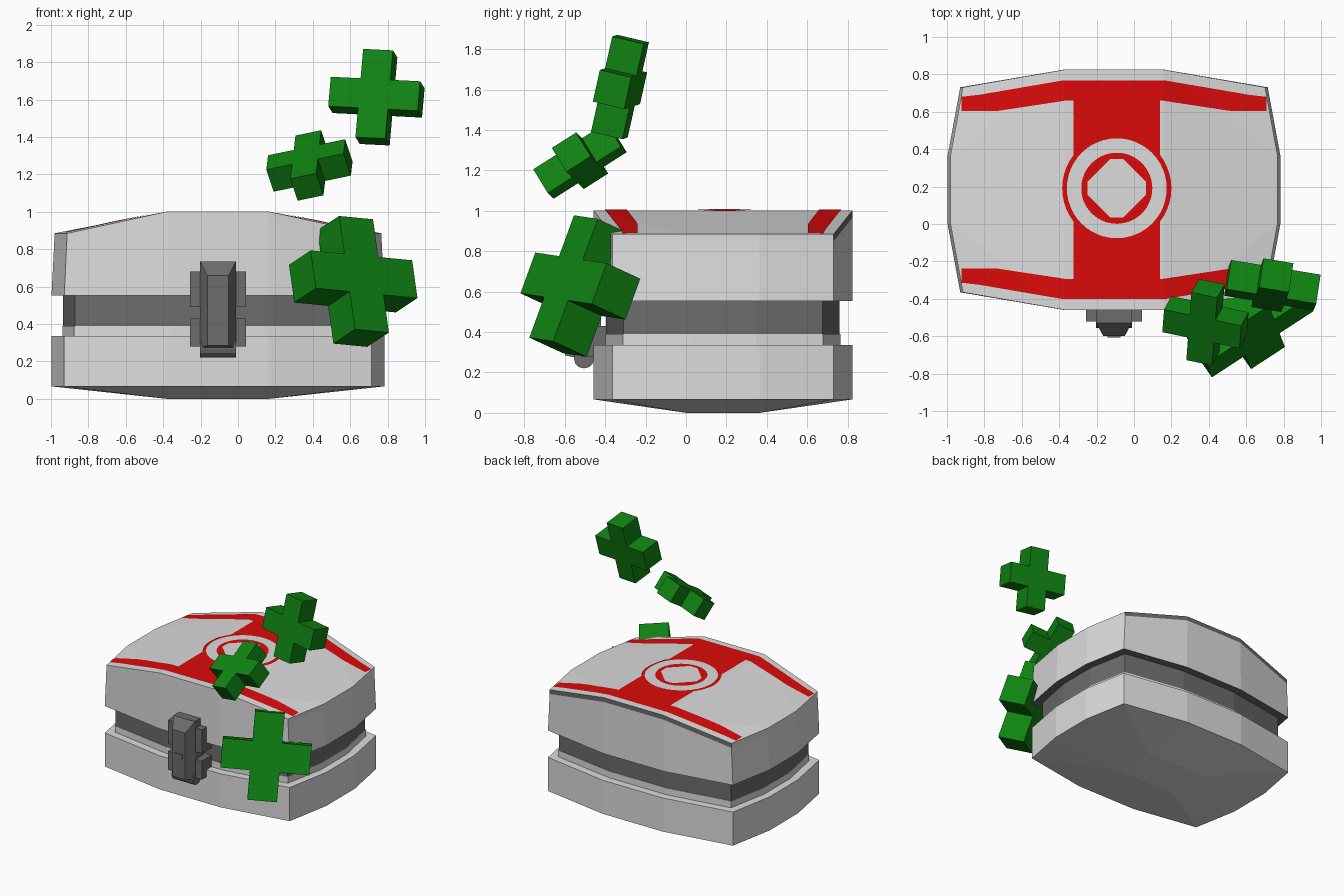
import bpy, bmesh, math
from mathutils import Vector, Matrix

if "Cube" in bpy.data.objects:
    bpy.data.objects.remove(bpy.data.objects["Cube"])


def mat(name, rgb):
    m = bpy.data.materials.new(name)
    m.diffuse_color = (*rgb, 1)
    m.use_nodes = True
    m.node_tree.nodes["Principled BSDF"].inputs["Base Color"].default_value = m.diffuse_color
    return m


LIGHT = mat("light_grey", (0.72, 0.72, 0.72))
DARK = mat("dark_grey", (0.15, 0.15, 0.15))
RED = mat("red", (0.72, 0.003, 0.003))
GREEN = mat("green", (0.005, 0.23, 0.006))

CX, CY = -0.107, 0.183      # centre of the case in plan
TOP, EAVE = 1.003, 0.885    # roof heights


def finish(bm, name, mats, recalc=True):
    if recalc:
        bmesh.ops.remove_doubles(bm, verts=bm.verts, dist=1e-5)
        bmesh.ops.recalc_face_normals(bm, faces=bm.faces)
    me = bpy.data.meshes.new(name)
    bm.to_mesh(me)
    bm.free()
    ob = bpy.data.objects.new(name, me)
    for m in mats:
        me.materials.append(m)
    bpy.context.collection.objects.link(ob)
    return ob


def loft(bm, rings, cap_start=True, cap_end=True):
    vs = [[bm.verts.new(p) for p in r] for r in rings]
    n = len(rings[0])
    for a, b in zip(vs, vs[1:]):
        for i in range(n):
            j = (i + 1) % n
            bm.faces.new((a[i], a[j], b[j], b[i]))
    if cap_start:
        bm.faces.new(vs[0][::-1])
    if cap_end:
        bm.faces.new(vs[-1])
    return vs


def box(bm, x0, x1, y0, y1, z0, z1):
    loft(bm, [[(x0, y0, z), (x1, y0, z), (x1, y1, z), (x0, y1, z)] for z in (z0, z1)])


# Twelve-sided plan of the case, mirrored from one quadrant
Q = [(0.89, 0.18), (0.822, 0.548), (0.27, 0.642)]
PLAN = (Q + [(-x, y) for x, y in Q[::-1]] + [(-x, -y) for x, y in Q]
        + [(x, -y) for x, y in Q[::-1]])


def ring(z, sx=1.0, sy=1.0):
    return [(CX + x * sx, CY + y * sy, z) for x, y in PLAN]


IN = (0.935, 0.905)

# Base tub with shallow hipped underside and raised inner rim
bm = bmesh.new()
foot = [(CX + max(-0.27, min(0.27, x)), CY + max(-0.18, min(0.18, y)), 0) for x, y in PLAN]
vs = loft(bm, [foot, ring(0.067), ring(0.337), ring(0.337, *IN), ring(0.39, *IN)], False, True)
bm.faces.new([vs[0][i] for i in (2, 3, 8, 9)])
finish(bm, "case_base", [LIGHT])

# Recessed dark band between base and lid
bm = bmesh.new()
loft(bm, [ring(0.385, 0.93, 0.9), ring(0.56, 0.93, 0.9)])
finish(bm, "recessed_band", [DARK])

# Lid with ridged roof
TOPX = 0.983


def lid_ring(drop):
    return [(CX + x * TOPX, CY + y, (TOP if abs(x) < 0.3 else EAVE) - drop) for x, y in PLAN]


bm = bmesh.new()
vs = loft(bm, [ring(0.553), lid_ring(0.035), lid_ring(0)], True, False)
t = vs[-1]
for idx in ((2, 3, 8, 9), (2, 9, 11, 0), (0, 1, 2), (9, 10, 11),
            (3, 5, 6, 8), (3, 4, 5), (6, 7, 8)):
    bm.faces.new([t[i] for i in idx])
bmesh.ops.recalc_face_normals(bm, faces=bm.faces)
bm.normal_update()
for f in bm.faces:
    c = f.calc_center_median()
    under = f.normal.z < -0.9
    back_trim = f.normal.y > 0.5 and c.z > 0.84
    f.material_index = 1 if under or back_trim else 0
finish(bm, "case_lid", [LIGHT, DARK])

# Roof height, used to drape the painted plates
A = Vector((0.27 * TOPX, 0.642, TOP))
B = Vector((0.822 * TOPX, 0.548, EAVE))
C = Vector((0.89 * TOPX, 0.18, EAVE))
N = (B - A).cross(C - A)


def roof(x, y):
    x, y = abs(x), abs(y)
    mid = TOP - (TOP - EAVE) * (x - A.x) / (C.x - A.x)
    corner = A.z - (N.x * (x - A.x) + N.y * (y - A.y)) / N.z
    return TOP if x <= A.x else min(mid, corner)


def plate(name, polys, lift, material):
    bm = bmesh.new()
    for pts in polys:
        bm.faces.new([bm.verts.new((x, y, 0)) for x, y in pts])
    bmesh.ops.triangulate(bm, faces=bm.faces)
    cuts = [(Vector((s * A.x, 0, 0)), Vector((1, 0, 0))) for s in (1, -1)]
    for sx in (1, -1):
        for sy in (1, -1):
            cuts.append((Vector((sx * A.x, sy * A.y, 0)),
                         Vector((sx * (A.y - C.y), sy * (C.x - A.x), 0)).normalized()))
    for co, no in cuts:
        bmesh.ops.bisect_plane(bm, geom=bm.verts[:] + bm.edges[:] + bm.faces[:],
                               plane_co=co, plane_no=no)
    bm.normal_update()
    for f in bm.faces:
        if f.normal.z < 0:
            f.normal_flip()
    for v in bm.verts:
        x, y = v.co.x, v.co.y
        v.co = (CX + x, CY + y, roof(x, y) + lift)
    finish(bm, name, [material], False)


GX, GY = 0.015, 0.008       # offset of the painted emblem


def disc(r, n=48):
    return [(GX + r * math.cos(2 * math.pi * i / n), GY + r * math.sin(2 * math.pi * i / n))
            for i in range(n)]


# Painted stripes, rings and plus sign
half = [(0.815, 0.422), (0.815, 0.497), (0.72, 0.508), (0.27, 0.585)]
inner = [(0.25, 0.478), (0.62, 0.422)]
outline = half + [(-x, y) for x, y in half[::-1]] + [(-x, y) for x, y in inner[::-1]] + inner
plate("edge_stripes", [outline, [(x, -y) for x, y in outline]], 0.003, RED)
plate("centre_stripe", [[(GX - 0.232, -0.585), (GX + 0.232, -0.585),
                         (GX + 0.232, 0.585), (GX - 0.232, 0.585)]], 0.0035, RED)
plate("outer_red_disc", [disc(0.292)], 0.0045, RED)
plate("light_ring", [disc(0.267)], 0.006, LIGHT)
plate("inner_red_disc", [disc(0.19)], 0.0075, RED)
a, b = 0.157, 0.035
plus = [(b, b), (b, a), (-b, a), (-b, b), (-a, b), (-a, -b),
        (-b, -b), (-b, -a), (b, -a), (b, -b), (a, -b), (a, b)]
plate("painted_plus", [[(GX + x, GY + y) for x, y in plus]], 0.009, LIGHT)


# Front latch: tapered body, side lugs, rounded hook and slot
def xz_ring(y, hx, z0, z1):
    return [(CX - hx, y, z0), (CX + hx, y, z0), (CX + hx, y, z1), (CX - hx, y, z1)]


bm = bmesh.new()
loft(bm, [xz_ring(-0.42, 0.095, 0.27, 0.735), xz_ring(-0.53, 0.095, 0.27, 0.735),
          xz_ring(-0.6, 0.057, 0.285, 0.66)])
finish(bm, "latch_body", [DARK])
bm = bmesh.new()
for z0, z1 in ((0.28, 0.43), (0.49, 0.68)):
    box(bm, CX - 0.15, CX + 0.15, -0.52, -0.37, z0, z1)
finish(bm, "latch_lugs", [DARK])
bm = bmesh.new()
loft(bm, [[(x, -0.505 + 0.05 * math.cos(k * math.pi / 6), 0.27 + 0.05 * math.sin(k * math.pi / 6))
           for k in range(12)] for x in (CX - 0.095, CX + 0.095)])
finish(bm, "latch_hook", [DARK])
bm = bmesh.new()
box(bm, CX - 0.035, CX + 0.035, -0.606, -0.595, 0.445, 0.48)
finish(bm, "latch_slot", [DARK])


# Floating solid green plus shapes, arms a third as thick as long
def floating_plus(name, centre, right, up, length):
    r = Vector(right).normalized()
    u = Vector(up)
    u = (u - r * u.dot(r)).normalized()
    n = r.cross(u)
    h, w = length / 2, length / 6
    prof = [(w, w), (w, h), (-w, h), (-w, w), (-h, w), (-h, -w),
            (-w, -w), (-w, -h), (w, -h), (w, -w), (h, -w), (h, w)]
    c = Vector(centre)
    bm = bmesh.new()
    loft(bm, [[c + r * x + u * y + n * d for x, y in prof] for d in (-w, w)])
    finish(bm, name, [GREEN])


floating_plus("plus_top", (0.74, -0.327, 1.613), (0.98, -0.16, -0.05), (0.06, 0.22, 0.97), 0.485)
floating_plus("plus_middle", (0.382, -0.525, 1.248), (0.96, -0.2, 0.2), (0.145, 0.82, 0.55), 0.43)
floating_plus("plus_large", (0.616, -0.523, 0.628), (0.834, 0.543, -0.081), (-0.13, 0.34, 0.931), 0.65)
